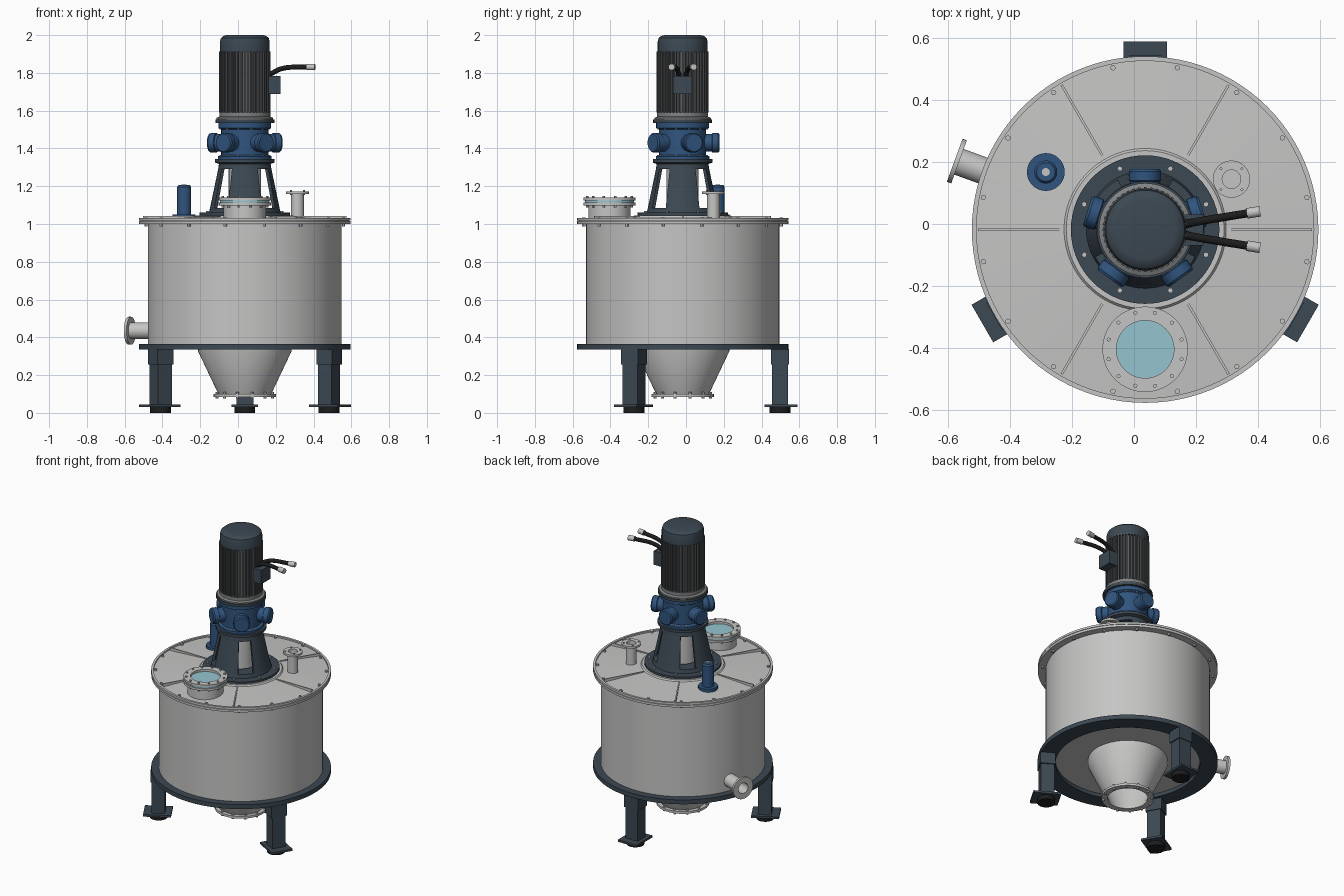
import bpy
import bmesh
from math import radians, cos, sin, pi
from mathutils import Matrix, Vector

cube = bpy.data.objects.get("Cube")
if cube:
    bpy.data.objects.remove(cube, do_unlink=True)


def material(name, r, g, b):
    m = bpy.data.materials.new(name)
    m.use_nodes = True
    m.diffuse_color = (r, g, b, 1)
    m.node_tree.nodes["Principled BSDF"].inputs["Base Color"].default_value = (r, g, b, 1)
    return m


STEEL = material("light steel", .56, .56, .555)
SLATE = material("slate paint", .045, .065, .085)
BLUE = material("blue paint", .03, .09, .21)
GLASS = material("pale blue glass", .3, .56, .63)
BLACK = material("black rubber", .012, .012, .013)
FIN = material("motor grey", .1, .105, .11)
GREY = material("mid grey", .22, .225, .23)

AXIS = Matrix.Translation((.036, -.018, 0))
TILT = Matrix.Rotation(pi / 2, 4, 'Y')


def polar(angle, r=0, z=0):
    """Place a part at an angle and radius around the machine axis."""
    return AXIS @ Matrix.Rotation(radians(angle), 4, 'Z') @ Matrix.Translation((r, 0, z))


def around(count, start, r=0, z=0):
    return [polar(start + i * 360 / count, r, z) for i in range(count)]


def finish(name, bm, mat):
    bmesh.ops.remove_doubles(bm, verts=bm.verts, dist=1e-5)
    bmesh.ops.recalc_face_normals(bm, faces=bm.faces)
    me = bpy.data.meshes.new(name)
    bm.to_mesh(me)
    bm.free()
    me.materials.append(mat)
    me.shade_smooth()
    me.set_sharp_from_angle(angle=radians(32))
    ob = bpy.data.objects.new(name, me)
    bpy.context.collection.objects.link(ob)
    return ob


def lathe(name, profile, mat, places=(AXIS,), sides=64, start=0, sweep=360):
    """Spin a closed (radius, height) outline, whole or part way round."""
    bm = bmesh.new()
    full = sweep == 360
    n = len(profile)
    for place in places:
        rings = []
        for i in range(sides if full else sides + 1):
            a = radians(start + sweep * i / sides)
            rings.append([bm.verts.new(place @ Vector((r * cos(a), r * sin(a), z))) for r, z in profile])
        for i in range(sides):
            p, q = rings[i], rings[(i + 1) % len(rings)]
            for j in range(n):
                k = (j + 1) % n
                if profile[j][0] or profile[k][0]:
                    bm.faces.new((p[j], q[j], q[k], p[k]))
        if not full:
            bm.faces.new(rings[0])
            bm.faces.new(rings[-1])
    return finish(name, bm, mat)


def disc(name, r, z0, z1, mat, places=(AXIS,), sides=64, hole=0):
    return lathe(name, [(hole, z0), (r, z0), (r, z1), (hole, z1)], mat, places, sides)


def box(name, size, mat, places):
    bm = bmesh.new()
    for place in places:
        bmesh.ops.create_cube(bm, size=1, matrix=place @ Matrix.Diagonal((*size, 1)))
    return finish(name, bm, mat)


# Tank shell, floor and discharge cone
disc("tank_shell", .512, .36, 1.01, STEEL, sides=96)
lathe("discharge_cone", [(.247, .37), (.247, .325), (.14, .1), (.165, .1), (.165, .085),
                         (.125, .085), (.125, .1), (.23, .325), (.23, .355), (0, .355), (0, .37)], STEEL)
disc("discharge_bolts", .008, .075, .11, STEEL, around(12, 15, .152), 6)

# Base ring and three legs
disc("base_ring", .56, .335, .365, SLATE, sides=96, hole=.45)
legs = around(3, 90, .515)
up = Matrix.Translation
box("legs", (.085, .09, .3), SLATE, [m @ up((0, 0, .19)) for m in legs])
box("leg_sleeves", (.095, .105, .08), SLATE, [m @ up((0, 0, .297)) for m in legs])
box("foot_plates", (.175, .14, .014), SLATE, [m @ up((.005, 0, .037)) for m in legs])
disc("foot_pads", .055, 0, .031, BLACK, legs, 32)

# Lid with rim, stiffening ribs and bolts
lathe("lid", [(0, 1.046), (.255, 1.046), (.262, 1.038), (.545, 1.022), (.545, 1.032), (.56, 1.032),
              (.56, 1.018), (.552, 1.018), (.552, 1.015), (.56, 1.015), (.56, 1), (0, 1)], STEEL, sides=96)
box("lid_ribs", (.275, .008, .03), STEEL, around(6, 0, .402, 1.027))
disc("lid_bolts", .009, .988, 1.034, STEEL, around(16, 11.25, .533), 6)

# Inspection hatch with sight glass
hatch = Matrix.Translation((.036, -.405, 0))
disc("hatch_neck", .112, 1.02, 1.1, STEEL, [hatch])
disc("hatch_lower_flange", .138, 1.098, 1.113, STEEL, [hatch])
disc("hatch_glass", .131, 1.113, 1.124, GLASS, [hatch])
disc("hatch_upper_flange", .138, 1.124, 1.139, STEEL, [hatch], hole=.093)
disc("hatch_bolts", .007, 1.088, 1.147, STEEL,
     [hatch @ Matrix.Rotation(radians(15 + 30 * i), 4, 'Z') @ up((.122, 0, 0)) for i in range(12)], 6)

# Vent nozzle on the lid
vent = Matrix.Translation((.315, .145, 0))
lathe("vent_nozzle", [(0, 1.02), (.034, 1.02), (.034, 1.16), (.06, 1.16), (.06, 1.173),
                      (.03, 1.173), (.03, 1.04), (0, 1.04)], STEEL, [vent], 40)
disc("vent_bolts", .005, 1.153, 1.18, STEEL,
     [vent @ Matrix.Rotation(pi / 4 + pi / 2 * i, 4, 'Z') @ up((.048, 0, 0)) for i in range(4)], 6)

# Level sensor on the lid
sensor = Matrix.Translation((-.285, .168, 0))
lathe("level_sensor", [(0, 1.02), (.061, 1.02), (.061, 1.05), (.037, 1.05), (.037, 1.196),
                       (.03, 1.206), (0, 1.206)], BLUE, [sensor], 40)
disc("sensor_button", .013, 1.2, 1.21, STEEL, [sensor], 24)

# Side outlet pipe
outlet = [polar(160, 0, .435) @ TILT]
lathe("outlet_pipe", [(0, .48), (.044, .48), (.044, .64), (.074, .64), (.074, .655),
                      (.036, .655), (.036, .515), (0, .515)], STEEL, outlet, 40)

# Drive pedestal: four panels between rings, shaft housing inside
lathe("pedestal_foot", [(.1, 1.044), (.24, 1.044), (.24, 1.06), (.19, 1.06), (.184, 1.085), (.1, 1.085)], SLATE)
for i in range(4):
    lathe("pedestal_panel", [(.167, 1.08), (.185, 1.08), (.139, 1.3), (.121, 1.3)], SLATE,
          sides=12, start=90 * i - 29, sweep=58)
lathe("pedestal_head", [(0, 1.29), (.141, 1.29), (.137, 1.318), (.158, 1.325), (.158, 1.343), (0, 1.343)], SLATE)
disc("shaft_housing", .085, 1.05, 1.295, STEEL)
disc("pedestal_bolts", .009, 1.055, 1.07, STEEL, around(8, 22.5, .213), 6)

# Gearbox with five radial ports
lathe("gearbox", [(0, 1.343), (.142, 1.343), (.142, 1.358), (.125, 1.366), (.125, 1.5), (.14, 1.508),
                  (.14, 1.535), (0, 1.535)], BLUE)
ports = [m @ TILT for m in around(5, 18, 0, 1.43)]
lathe("gearbox_ports", [(0, .08), (.047, .08), (.047, .155), (.052, .158), (.052, .188),
                        (.046, .196), (0, .196)], BLUE, ports, 32)
disc("gearbox_bolts", .006, 1.352, 1.365, STEEL, around(12, 15, .134), 6)
disc("gearbox_top_bolts", .006, 1.5, 1.512, STEEL, around(12, 15, .132), 6)

# Motor: mounting flange, finned body, fan cowl
disc("motor_flange", .156, 1.535, 1.553, SLATE)
lathe("motor_collar", [(0, 1.553), (.15, 1.553), (.15, 1.562), (.135, 1.568), (.135, 1.59), (0, 1.59)], GREY)
disc("motor_core", .12, 1.58, 1.92, FIN)
box("motor_fins", (.03, .008, .325), FIN, around(44, 0, .122, 1.752))
lathe("fan_cowl", [(0, 1.91), (.132, 1.91), (.132, 1.965), (.127, 1.984), (.113, 1.996),
                   (.095, 2), (0, 2)], SLATE)

# Terminal box with two cables
box("terminal_box", (.07, .1, .095), SLATE, [Matrix.Translation((.19, -.02, 1.737))])
for side in (1, -1):
    y = lambda d: -.018 + side * d
    path = [Vector((.165, y(.018), 1.79)), Vector((.23, y(.03), 1.822)), Vector((.37, y(.053), 1.831))]
    cu = bpy.data.curves.new("cable", 'CURVE')
    cu.dimensions = '3D'
    cu.bevel_depth = .013
    cu.use_fill_caps = True
    spline = cu.splines.new('BEZIER')
    spline.bezier_points.add(len(path) - 1)
    for point, co in zip(spline.bezier_points, path):
        point.co = co
        point.handle_left_type = point.handle_right_type = 'AUTO'
    cu.materials.append(BLACK)
    bpy.context.collection.objects.link(bpy.data.objects.new("cable", cu))
    tip = Matrix.Translation(path[-1]) @ Matrix.Rotation(side * .16, 4, 'Z') @ TILT
    disc("cable_connector", .017, -.005, .038, STEEL, [tip], 12)
